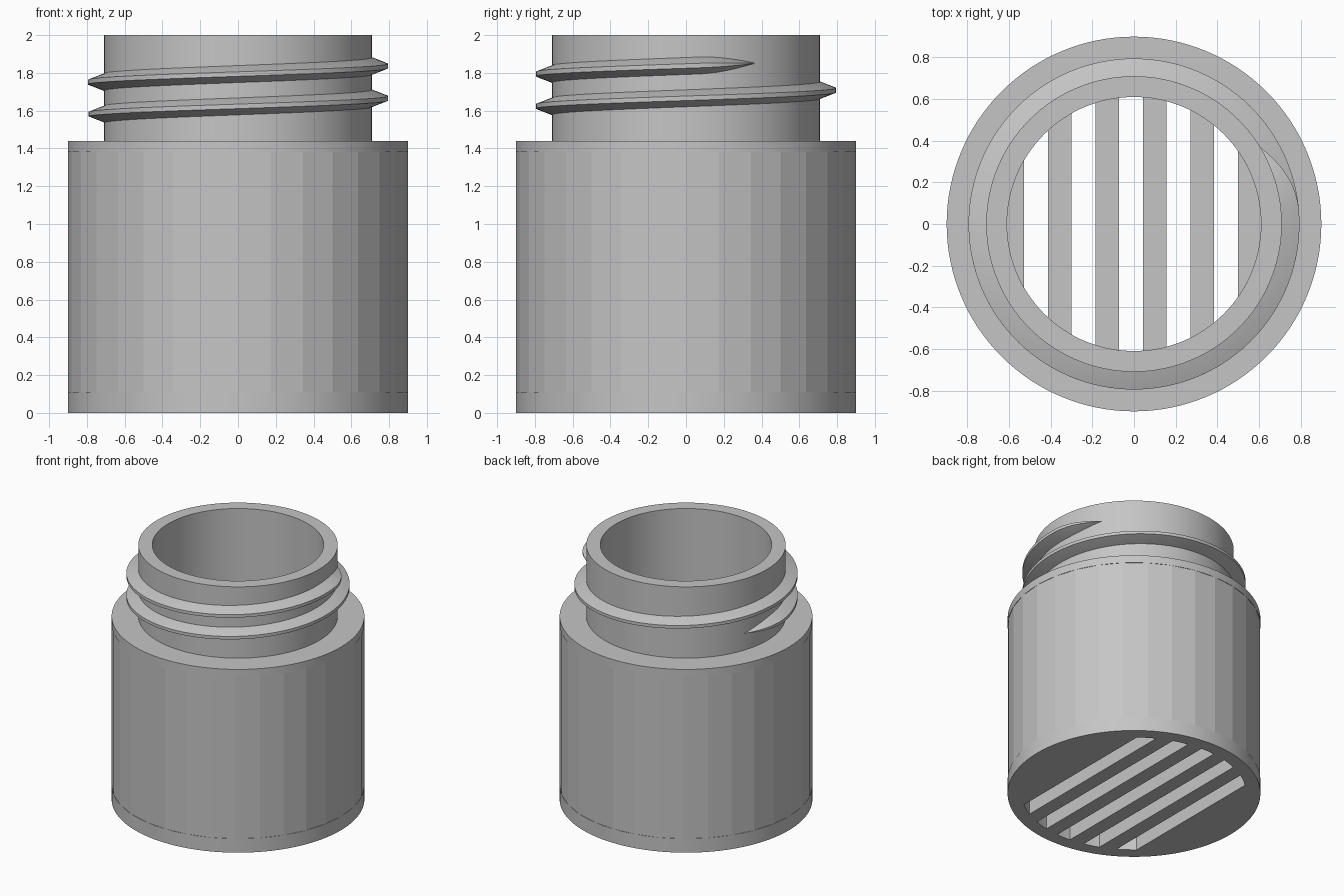
import bpy
import bmesh
from math import sin, cos, radians, asin, pi

cube = bpy.data.objects.get("Cube")
if cube:
    bpy.data.objects.remove(cube, do_unlink=True)

grey = bpy.data.materials.new("plain_grey")
grey.use_nodes = True
grey.diffuse_color = (0.56, 0.56, 0.56, 1)
grey.node_tree.nodes["Principled BSDF"].inputs["Base Color"].default_value = grey.diffuse_color

OUTER, CAVITY, NECK, BORE = 0.9, 0.8, 0.71, 0.61
FLOOR, SHOULDER, LEDGE, TOP = 0.11, 1.38, 1.44, 2.0


def finish(name, bm, smooth=True):
    """Turn a bmesh into a grey object."""
    bmesh.ops.recalc_face_normals(bm, faces=bm.faces)
    mesh = bpy.data.meshes.new(name)
    bm.to_mesh(mesh)
    bm.free()
    mesh.materials.append(grey)
    obj = bpy.data.objects.new(name, mesh)
    bpy.context.collection.objects.link(obj)
    select(obj)
    if smooth:
        bpy.ops.object.shade_smooth_by_angle(angle=radians(30))
    return obj


def select(obj):
    bpy.ops.object.select_all(action='DESELECT')
    obj.select_set(True)
    bpy.context.view_layer.objects.active = obj


def skin(bm, rings, closed):
    """Bridge a row of equal closed sections with quads."""
    n = len(rings[0])
    for i in range(len(rings) if closed else len(rings) - 1):
        a, b = rings[i], rings[(i + 1) % len(rings)]
        for j in range(n):
            k = (j + 1) % n
            bm.faces.new((a[j], a[k], b[k], b[j]))


def lathe(name, profile, sides, smooth=True):
    """Revolve a closed (radius, height) profile around z."""
    bm = bmesh.new()
    rings = []
    for i in range(sides):
        a = 2 * pi * i / sides
        rings.append([bm.verts.new((r * cos(a), r * sin(a), z)) for r, z in profile])
    skin(bm, rings, True)
    return finish(name, bm, smooth)


# Faceted body wall, tucked slightly into the base and the shoulder
lathe("body_wall", [(CAVITY, FLOOR - 0.01), (OUTER, FLOOR - 0.01),
                    (OUTER, SHOULDER + 0.01), (CAVITY, SHOULDER + 0.01)], 32, False)

# Shoulder ring and neck in one piece
lathe("shoulder_and_neck", [(BORE, SHOULDER), (OUTER, SHOULDER), (OUTER, LEDGE),
                            (NECK, LEDGE), (NECK, TOP), (BORE, TOP)], 128)

# Base disc
bm = bmesh.new()
bmesh.ops.create_cone(bm, cap_ends=True, segments=128, radius1=OUTER, radius2=OUTER, depth=FLOOR)
bmesh.ops.translate(bm, verts=bm.verts, vec=(0, 0, FLOOR / 2))
base = finish("slotted_base", bm, False)

# Slots with ends that follow the cavity
bm = bmesh.new()
for i in range(5):
    centre = -0.015 + (i - 2) * 0.228
    x0, x1 = centre - 0.0575, centre + 0.0575
    xs = [x0 + (x1 - x0) * t / 4 for t in range(5)]
    arc = [(x, CAVITY * cos(asin(x / CAVITY))) for x in xs]
    outline = arc + [(x, -y) for x, y in reversed(arc)]
    low, high = [[bm.verts.new((x, y, z)) for x, y in outline] for z in (-0.1, FLOOR + 0.1)]
    skin(bm, [low, high], False)
    bm.faces.new(low)
    bm.faces.new(high)
cutter = finish("slot_cutter", bm, False)
cutter.hide_render = True
cut = base.modifiers.new("slots", 'BOOLEAN')
cut.operation = 'DIFFERENCE'
cut.solver = 'EXACT'
cut.object = cutter
select(base)
bpy.ops.object.modifier_apply(modifier=cut.name)
bpy.data.objects.remove(cutter, do_unlink=True)
bpy.ops.object.shade_smooth_by_angle(angle=radians(30))

# Helical thread, fading into the neck at both ends
START, END, PITCH, FADE = 161, 751, 0.171, 26
steps = 200
bm = bmesh.new()
rings = []
for i in range(steps + 1):
    deg = START + (END - START) * i / steps
    fade = max(0.03, sin(pi / 2 * min(1, (deg - START) / FADE, (END - deg) / FADE)))
    z = 1.571 + PITCH * (deg - START) / 360
    a = radians(deg)
    tip = NECK + 0.085 * fade
    section = [(NECK - 0.02, -0.05), (NECK, -0.045), (tip, -0.012),
               (tip, 0.012), (NECK, 0.045), (NECK - 0.02, 0.05)]
    rings.append([bm.verts.new((r * cos(a), r * sin(a), z + h * fade)) for r, h in section])
skin(bm, rings, False)
bm.faces.new(rings[0])
bm.faces.new(rings[-1])
finish("screw_thread", bm)
